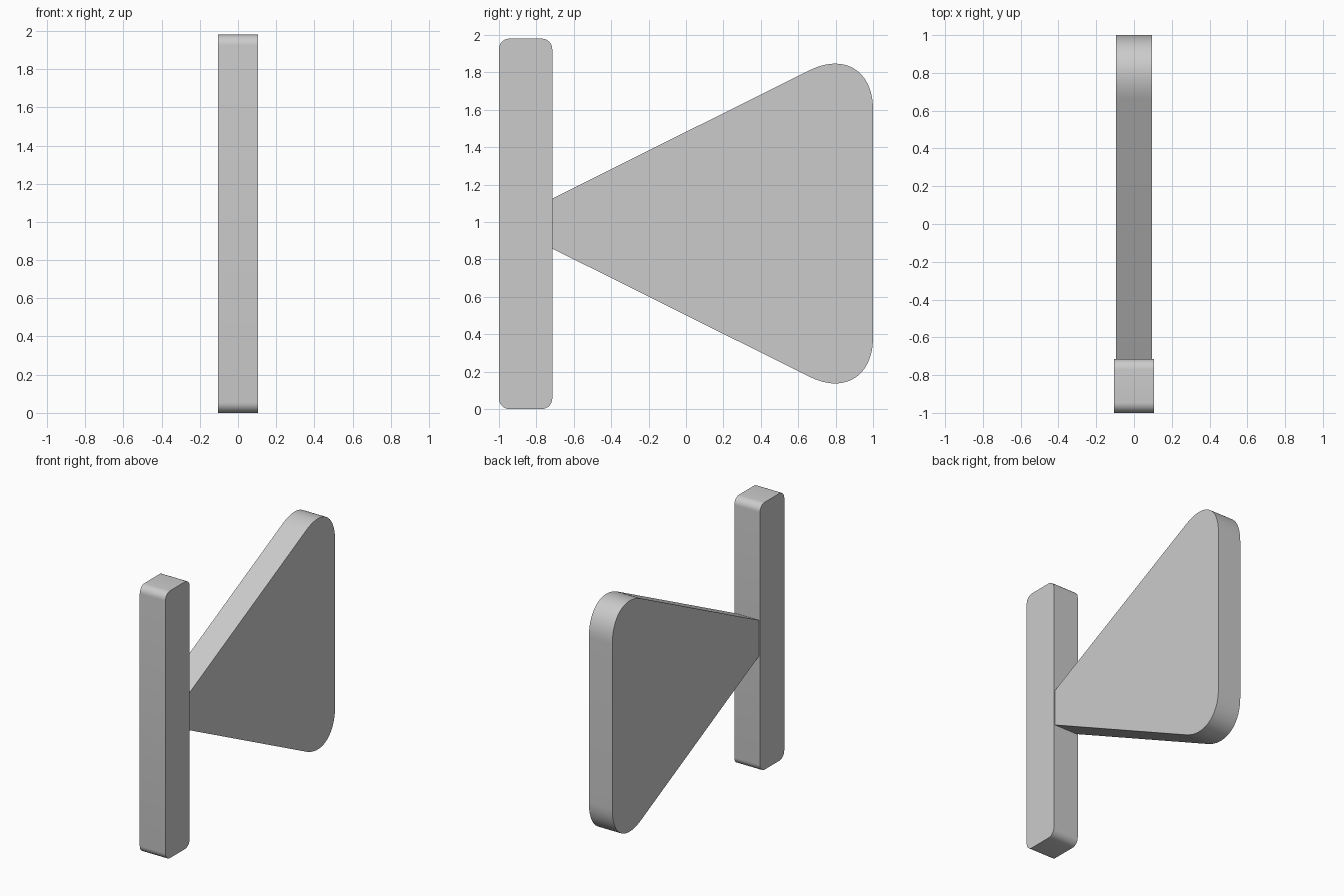
import bpy, bmesh
from mathutils import Vector
from mathutils.geometry import interpolate_bezier

if "Cube" in bpy.data.objects:
    bpy.data.objects.remove(bpy.data.objects["Cube"])


def rounded_corner(before, corner, after, size, steps):
    """Curve that replaces a sharp corner, starting and ending `size` away from it."""
    c = Vector((*corner, 0))
    a = c + (Vector((*before, 0)) - c).normalized() * size
    b = c + (Vector((*after, 0)) - c).normalized() * size
    return interpolate_bezier(a, a.lerp(c, 0.55), b.lerp(c, 0.55), b, steps)


def extrude_profile(name, corners, half_width):
    """Corners are (y, z, rounding size, steps); the slab is centred on x = 0."""
    outline = []
    for i, (y, z, size, steps) in enumerate(corners):
        before, after = corners[i - 1][:2], corners[(i + 1) % len(corners)][:2]
        if size:
            outline += [(p.x, p.y) for p in rounded_corner(before, (y, z), after, size, steps)]
        else:
            outline.append((y, z))
    bm = bmesh.new()
    face = bm.faces.new([bm.verts.new((-half_width, y, z)) for y, z in outline])
    grown = bmesh.ops.extrude_face_region(bm, geom=[face], use_keep_orig=True)
    moved = [g for g in grown["geom"] if isinstance(g, bmesh.types.BMVert)]
    bmesh.ops.translate(bm, verts=moved, vec=(2 * half_width, 0, 0))
    bmesh.ops.recalc_face_normals(bm, faces=bm.faces)
    mesh = bpy.data.meshes.new(name)
    bm.to_mesh(mesh)
    bm.free()
    obj = bpy.data.objects.new(name, mesh)
    bpy.context.collection.objects.link(obj)
    bpy.context.view_layer.objects.active = obj
    obj.select_set(True)
    bpy.ops.object.shade_smooth_by_angle(angle=0.6)
    obj.select_set(False)
    return obj


# Upright bar with rounded ends
extrude_profile("upright_bar", [
    (-1, 0, 0.055, 9), (-0.715, 0, 0.055, 9),
    (-0.715, 1.98, 0.055, 9), (-1, 1.98, 0.055, 9)], 0.105)

# Triangular plate, its narrow end sunk into the bar
extrude_profile("triangular_plate", [
    (-0.80, 0.90, 0, 0), (1, 0.003, 0.38, 24),
    (1, 1.98, 0.38, 24), (-0.80, 1.083, 0, 0)], 0.096)
